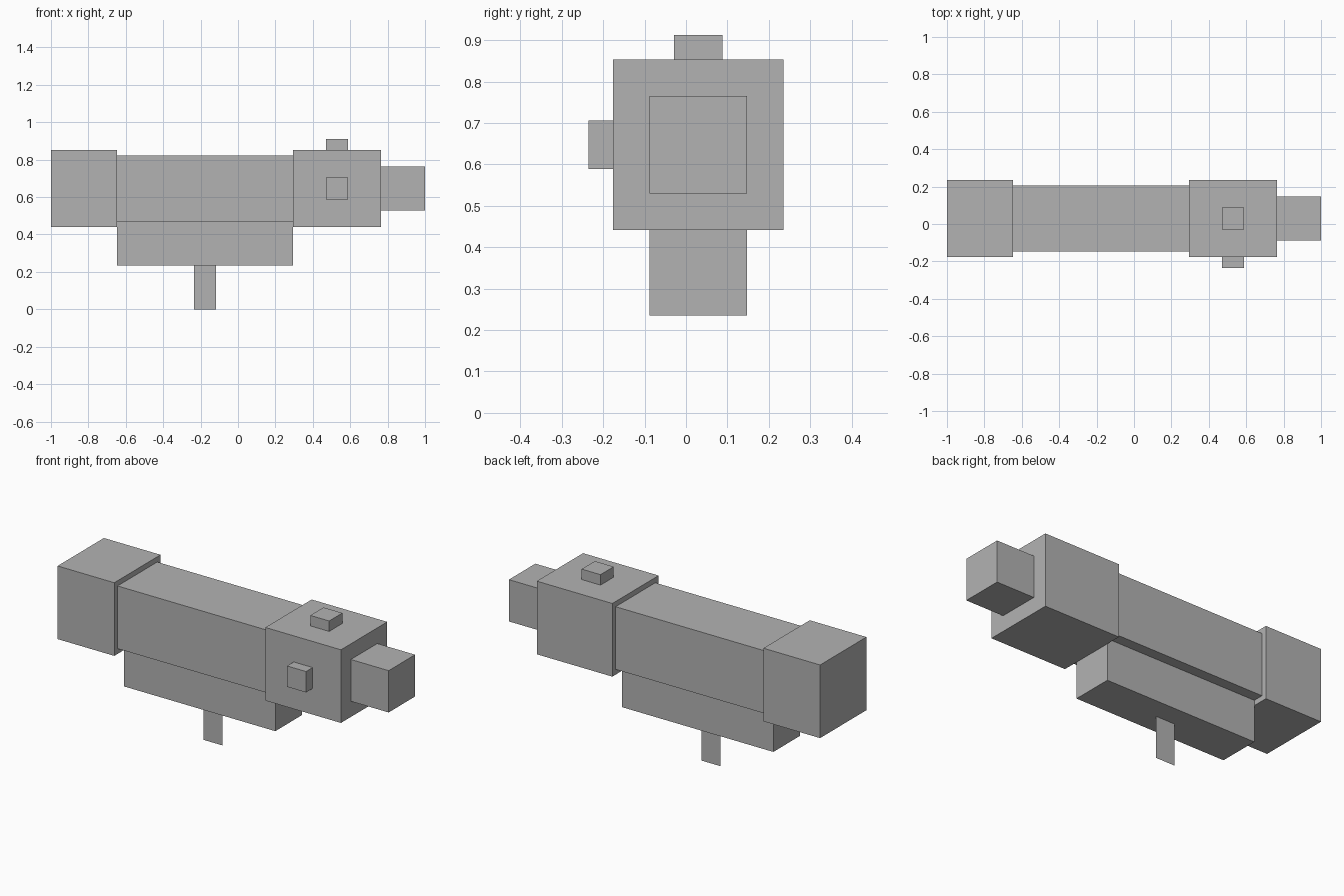
import bpy
import bmesh
from mathutils import Vector

cube = bpy.data.objects.get("Cube")
if cube:
    bpy.data.objects.remove(cube, do_unlink=True)

U = 1 / 17      # one block unit
AXIS_Y = 0.5    # centre line of the tube, in block units
AXIS_Z = 11

grey = bpy.data.materials.new("plain_grey")
grey.use_nodes = True
colour = (0.45, 0.45, 0.45, 1)
grey.diffuse_color = colour
grey.node_tree.nodes["Principled BSDF"].inputs["Base Color"].default_value = colour


def finish(name, bm):
    mesh = bpy.data.meshes.new(name)
    bm.to_mesh(mesh)
    bm.free()
    mesh.materials.append(grey)
    obj = bpy.data.objects.new(name, mesh)
    bpy.context.collection.objects.link(obj)
    return obj


def box(name, x, y, z):
    """Box from (min, max) ranges in block units."""
    bm = bmesh.new()
    bmesh.ops.create_cube(bm, size=1)
    low, high = (Vector(c) * U for c in zip(x, y, z))
    bmesh.ops.scale(bm, vec=high - low, verts=bm.verts)
    bmesh.ops.translate(bm, vec=(low + high) / 2, verts=bm.verts)
    return finish(name, bm)


def around(centre, width):
    return centre - width / 2, centre + width / 2


def section(name, x, width):
    """Square section along the tube axis."""
    return box(name, x, around(AXIS_Y, width), around(AXIS_Z, width))


# Sight body along x
section("front_lens_housing", (-17, -11), 7)
section("main_tube", (-11, 5), 6)
section("rear_housing", (5, 13), 7)
section("eyepiece", (13, 17), 4)

# Adjustment knobs
box("top_knob", (8, 10), around(AXIS_Y, 2), (14.5, 15.5))
box("side_knob", (8, 10), (-4, -3), around(AXIS_Z, 2))

# Mount under the tube
box("mounting_rail", (-11, 5), around(AXIS_Y, 4), (4, 8))

# Thin single-sheet tab below the mount
bm = bmesh.new()
corners = [(-4, 0), (-2, 0), (-2, 4), (-4, 4)]
bm.faces.new([bm.verts.new(Vector((x, AXIS_Y, z)) * U) for x, z in corners])
finish("mounting_tab", bm)
